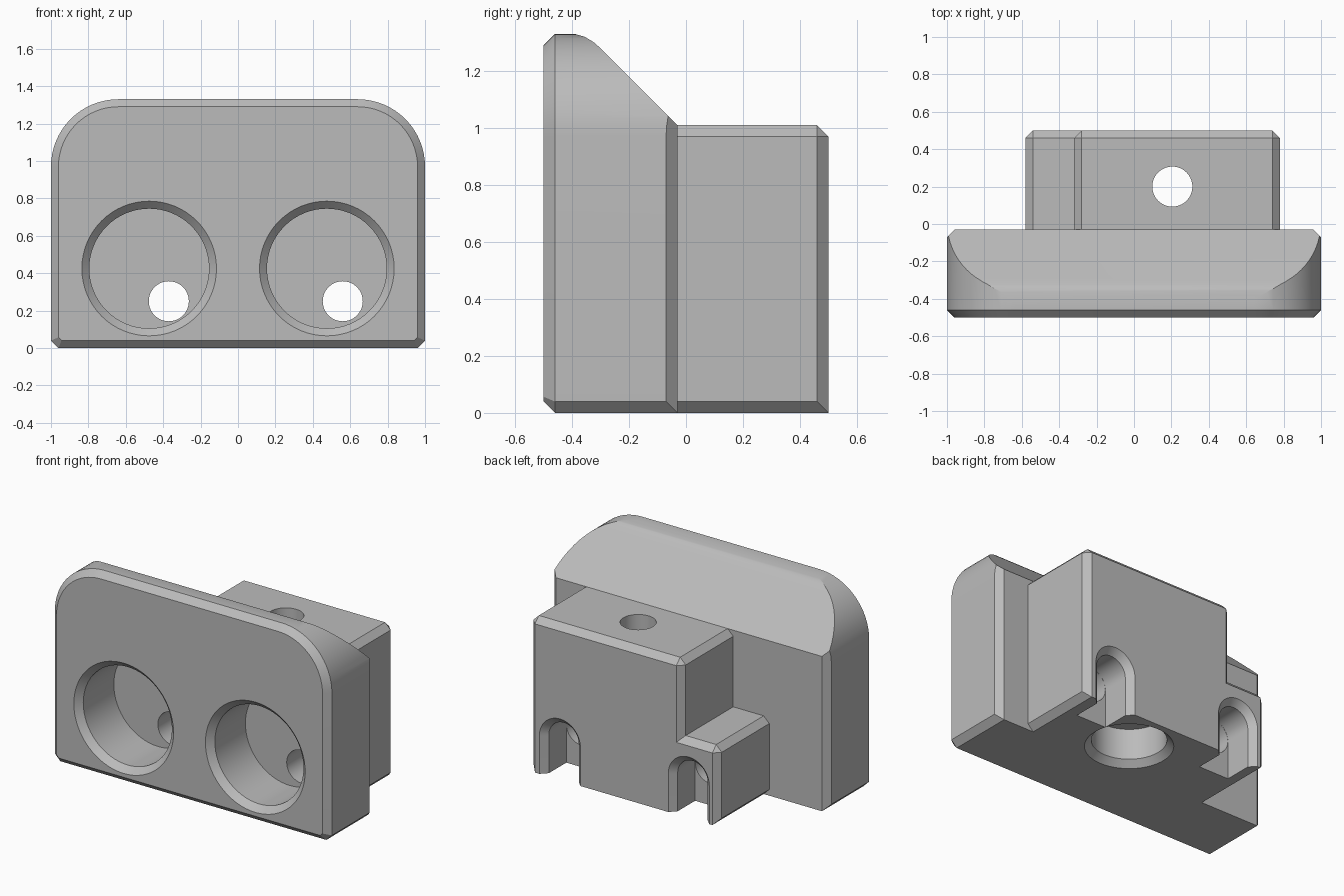
import bpy, bmesh, math
from mathutils import Matrix, Vector

CH = 0.04          # edge chamfer
SEGS = 64

old = bpy.data.objects.get("Cube")
if old:
    bpy.data.objects.remove(old, do_unlink=True)

grey = bpy.data.materials.new("light grey")
grey.use_nodes = True
colour = (0.5, 0.5, 0.5, 1)
grey.diffuse_color = colour
grey.node_tree.nodes["Principled BSDF"].inputs["Base Color"].default_value = colour


def make(name, bm):
    bmesh.ops.recalc_face_normals(bm, faces=bm.faces)
    mesh = bpy.data.meshes.new(name)
    bm.to_mesh(mesh)
    bm.free()
    mesh.materials.append(grey)
    ob = bpy.data.objects.new(name, mesh)
    bpy.context.collection.objects.link(ob)
    return ob


def loft(name, rings):
    """Closed solid through rings with equal point counts."""
    bm = bmesh.new()
    loops = [[bm.verts.new(p) for p in ring] for ring in rings]
    n = len(loops[0])
    for a, b in zip(loops, loops[1:]):
        for i in range(n):
            j = (i + 1) % n
            bm.faces.new((a[i], a[j], b[j], b[i]))
    bm.faces.new(loops[0])
    bm.faces.new(loops[-1])
    return make(name, bm)


def box(name, lo, hi, chamfered):
    """Box whose edges are chamfered where the rule accepts their midpoint."""
    bm = bmesh.new()
    bmesh.ops.create_cube(bm, size=1)
    lo, hi = Vector(lo), Vector(hi)
    for v in bm.verts:
        v.co = Vector([lo[k] if v.co[k] < 0 else hi[k] for k in range(3)])
    edges = []
    for e in bm.edges:
        mid = (e.verts[0].co + e.verts[1].co) / 2
        side = [-1 if abs(mid[k] - lo[k]) < 1e-4 else
                1 if abs(mid[k] - hi[k]) < 1e-4 else 0 for k in range(3)]
        if chamfered(*side):
            edges.append(e)
    bmesh.ops.bevel(bm, geom=edges, offset=CH, segments=1, affect='EDGES')
    return make(name, bm)


def combine(ob, other, operation):
    mod = ob.modifiers.new(operation.title(), 'BOOLEAN')
    mod.operation, mod.solver, mod.object = operation, 'EXACT', other
    bpy.context.view_layer.objects.active = ob
    bpy.ops.object.modifier_apply(modifier=mod.name)
    bpy.data.objects.remove(other, do_unlink=True)


def bore(ob, centre, axis, stations):
    """Cut a round hole; stations are (position along axis, radius)."""
    rings = []
    for d, r in stations:
        ring = []
        for i in range(SEGS):
            a = 2 * math.pi * i / SEGS
            u, v = centre[0] + r * math.cos(a), centre[1] + r * math.sin(a)
            ring.append((u, d, v) if axis == 'Y' else (u, v, d))
        rings.append(ring)
    combine(ob, loft("bore_cutter", rings), 'DIFFERENCE')


def plate_ring(y, inset):
    """Front outline with rounded top corners and clipped bottom corners."""
    w, top, r = 1 - inset, 1.33 - inset, 0.36 - inset
    c = CH - 0.585 * inset
    half = [(w - c, inset), (w, inset + c)]
    for i in range(17):
        a = math.pi / 2 * i / 16
        half.append((w - r + r * math.cos(a), top - r + r * math.sin(a)))
    pts = half + [(-x, z) for x, z in reversed(half)]
    return [(x, y, z) for x, z in pts]


# Front plate: chamfered rim, sloping top, chamfered rear corners
body = loft("mounting_block", [plate_ring(-0.5, CH), plate_ring(-0.46, 0), plate_ring(-0.03, 0)])
profile = [(-0.6, -0.1), (-0.46, 0), (-0.03, 0), (-0.03, 1.01), (-0.3, 1.28),
           (-0.325, 1.302), (-0.355, 1.32), (-0.39, 1.33), (-0.6, 1.33)]
profile[0] = (-0.6, 0.14)
combine(body, loft("slope_limit", [[(x, y, z) for y, z in profile] for x in (-1.2, 1.2)]), 'INTERSECT')
for s in (-1, 1):
    corner = [(s * 0.94, -0.01), (s * 1.02, -0.09), (s * 1.1, -0.01)]
    combine(body, loft("corner_cutter", [[(x, y, z) for x, y in corner] for z in (-0.1, 1.4)]), 'DIFFERENCE')

# Rear block with a lower shoulder at one end
tall = box("rear_block", (-0.32, -0.2, 0), (0.78, 0.5, 1.01),
           lambda x, y, z: (y == 1 and (x or z == 1)) or (z == 1 and x) or (x == 1 and z == -1))
shoulder = box("shoulder", (-0.58, -0.2, 0), (-0.1, 0.5, 0.51),
               lambda x, y, z: (y == 1 and (x == -1 or z == 1)) or (x == -1 and z))
combine(tall, shoulder, 'UNION')
combine(body, tall, 'UNION')

# Large front sockets with flared mouths
for s in (-1, 1):
    bore(body, (s * 0.475, 0.425), 'Y', [(-0.51, 0.37), (-0.46, 0.32), (-0.145, 0.32)])


def slot_ring(cx, y, r):
    """Arch open at the bottom."""
    pts = [(cx - r, -0.1), (cx + r, -0.1)]
    for i in range(33):
        a = math.pi * i / 32
        pts.append((cx + r * math.cos(a), 0.25 + r * math.sin(a)))
    return [(x, y, z) for x, z in pts]


# Screw holes, each ending in an arched slot at the back
for cx in (-0.37, 0.56):
    bore(body, (cx, 0.25), 'Y', [(-0.25, 0.107), (0.4, 0.107)])
    slot = loft("slot_cutter", [slot_ring(cx, 0.28, 0.108), slot_ring(cx, 0.46, 0.108),
                                slot_ring(cx, 0.51, 0.158)])
    combine(body, slot, 'DIFFERENCE')

# Vertical hole with a wide flared counterbore underneath
bore(body, (0.205, 0.2), 'Z', [(0.1, 0.107), (1.1, 0.107)])
bore(body, (0.205, 0.2), 'Z', [(-0.01, 0.27), (0.04, 0.22), (0.24, 0.22)])

bpy.ops.object.select_all(action='DESELECT')
body.select_set(True)
bpy.context.view_layer.objects.active = body
bpy.ops.object.shade_smooth_by_angle(angle=math.radians(22))
